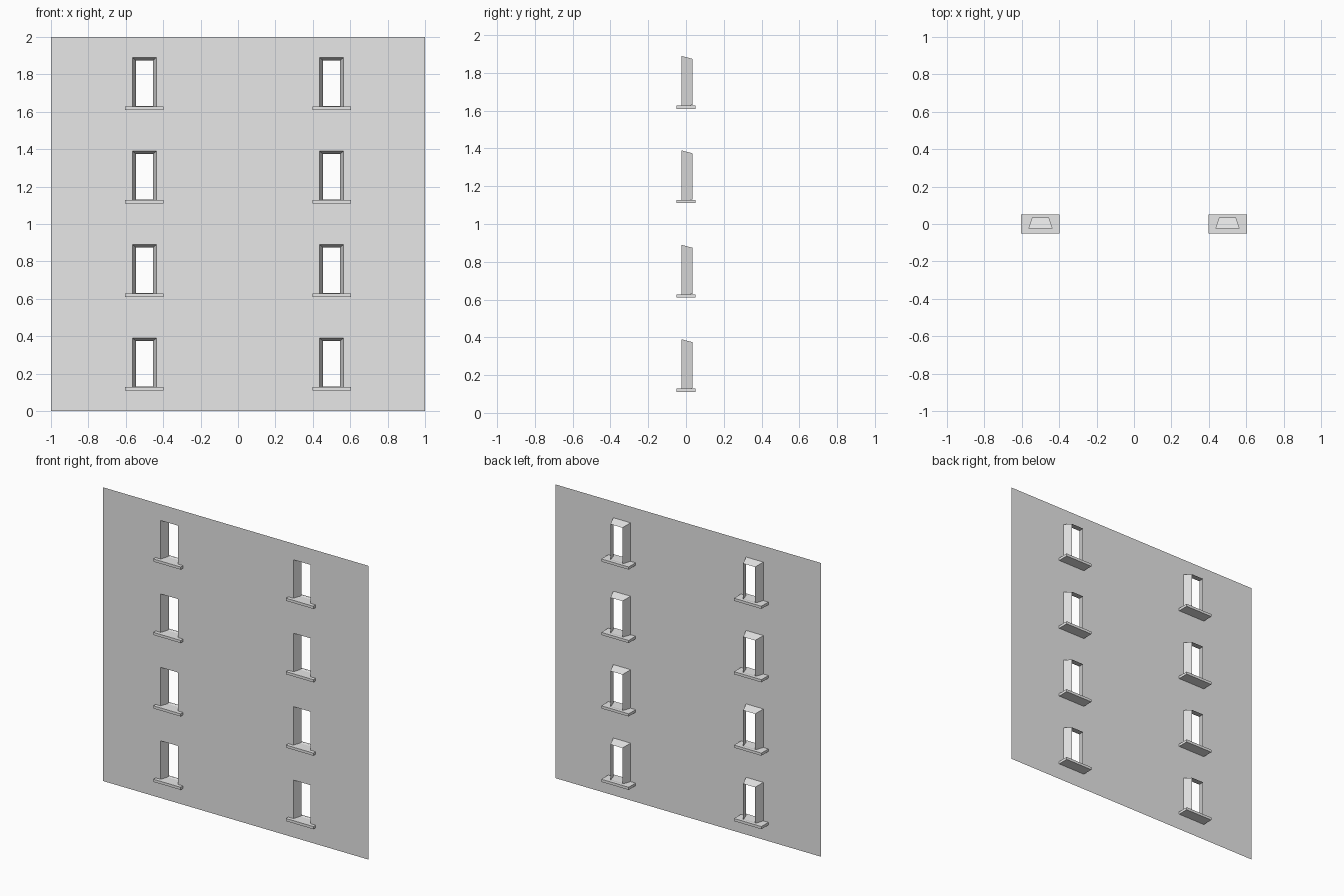
import bpy
import bmesh
from mathutils import Vector

cube = bpy.data.objects.get("Cube")
if cube:
    bpy.data.objects.remove(cube, do_unlink=True)

# One plain plaster colour
plaster = bpy.data.materials.new("light_grey_plaster")
plaster.use_nodes = True
grey = (0.8, 0.8, 0.8, 1)
plaster.diffuse_color = grey
plaster.node_tree.nodes["Principled BSDF"].inputs["Base Color"].default_value = grey

COLUMNS = (-0.5, 0.5)
FLOORS = [0.5 * i for i in range(4)]
HALF_W = 0.065
BOTTOM, TOP = 0.115, 0.89
TOP = 0.39
WALL_Y, DEPTH = -0.025, 0.06
TAPER_X, TAPER_Z = 0.02, 0.016


def add_object(name, bm):
    mesh = bpy.data.meshes.new(name)
    bm.to_mesh(mesh)
    bm.free()
    mesh.materials.append(plaster)
    obj = bpy.data.objects.new(name, mesh)
    bpy.context.collection.objects.link(obj)
    return obj


# Thin wall sheet, divided along the window edges
xs = [-1] + [c + s * HALF_W for c in COLUMNS for s in (-1, 1)] + [1]
zs = [0] + [f + e for f in FLOORS for e in (BOTTOM, TOP)] + [2]
bm = bmesh.new()
grid = [[bm.verts.new((x, WALL_Y, z)) for x in xs] for z in zs]
openings = []
for j in range(len(zs) - 1):
    for i in range(len(xs) - 1):
        face = bm.faces.new((grid[j][i], grid[j][i + 1],
                             grid[j + 1][i + 1], grid[j + 1][i]))
        if i % 2 and j % 2:
            openings.append(face)

# Tapered reveals pushed back from each window, left open at the rear
caps = bmesh.ops.extrude_discrete_faces(bm, faces=openings)["faces"]
for cap in caps:
    centre = cap.calc_center_median()
    for v in cap.verts:
        side = v.co - centre
        v.co += Vector((-TAPER_X if side.x > 0 else TAPER_X, DEPTH,
                        -TAPER_Z if side.z > 0 else TAPER_Z))
bmesh.ops.delete(bm, geom=caps, context="FACES_ONLY")
add_object("wall_with_reveals", bm)

# Window sills
for side, x in zip(("right", "left"), COLUMNS):
    for level, z in enumerate(FLOORS, 1):
        bm = bmesh.new()
        bmesh.ops.create_cube(bm, size=1)
        bmesh.ops.scale(bm, vec=(0.206, 0.1, 0.018), verts=bm.verts)
        sill = add_object(f"{side}_window_sill_{level}", bm)
        sill.location = (x, 0, z + 0.119)
